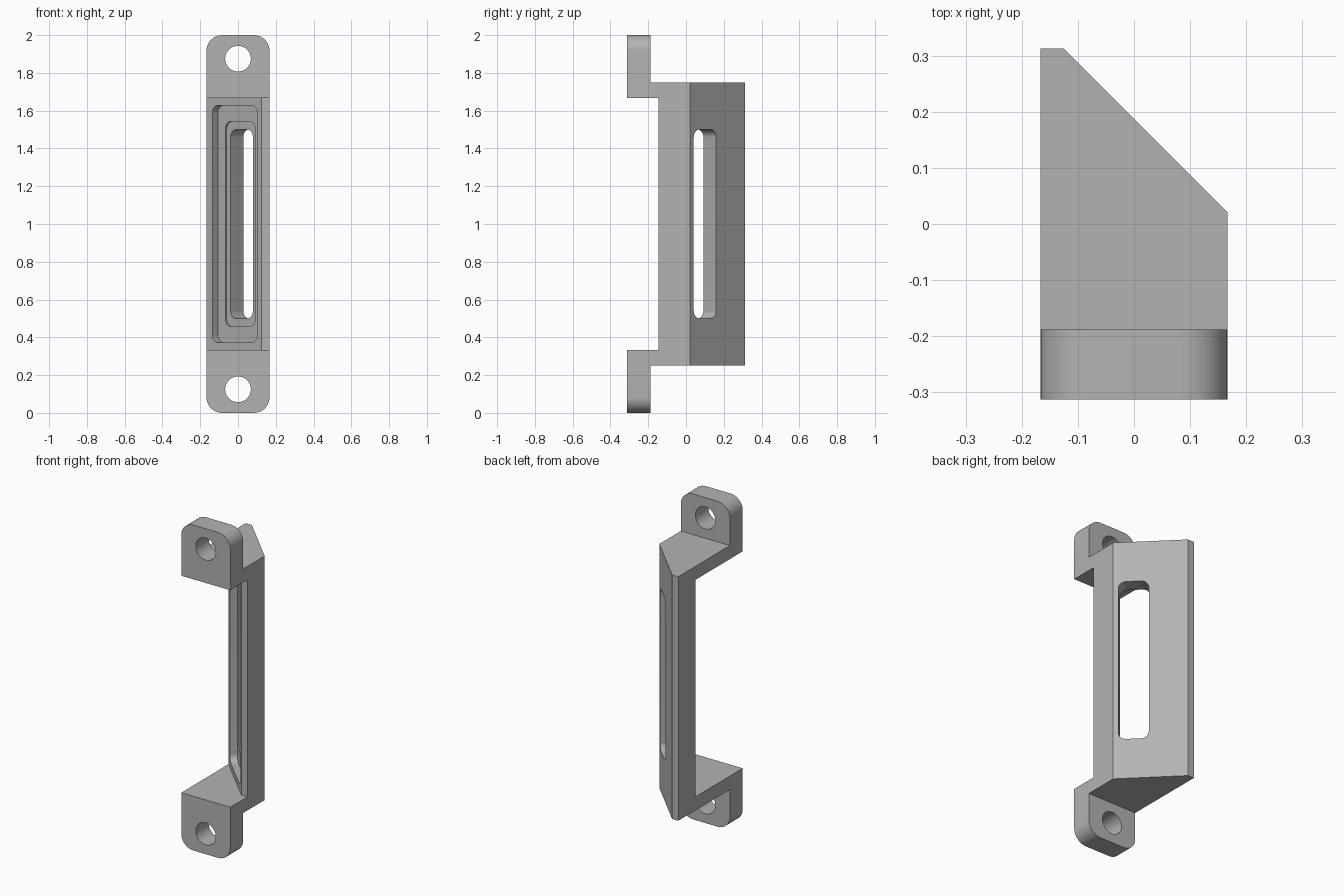
import bpy, bmesh, math
from mathutils import Matrix, Vector

cube = bpy.data.objects.get("Cube")
if cube:
    bpy.data.objects.remove(cube)

grey = bpy.data.materials.new("plain grey")
grey.use_nodes = True
colour = (0.45, 0.45, 0.45, 1)
grey.diffuse_color = colour
grey.node_tree.nodes["Principled BSDF"].inputs["Base Color"].default_value = colour

W = 1 / 6        # half width
D = 0.313        # half depth
FRONT = -0.146   # front of the slanted wall
TAB = -0.188     # back of the mounting tabs
TURN = Matrix.Rotation(math.radians(135), 4, "Z")
UPRIGHT = Matrix.Rotation(math.radians(90), 4, "X")


def prism(name, outline, low, high, matrix=Matrix()):
    """Extrude a flat outline along local z from low to high."""
    bm = bmesh.new()
    face = bm.faces.new([bm.verts.new((x, y, low)) for x, y in outline])
    out = bmesh.ops.extrude_face_region(bm, geom=[face])
    new = [v for v in out["geom"] if isinstance(v, bmesh.types.BMVert)]
    bmesh.ops.translate(bm, verts=new, vec=(0, 0, high - low))
    bmesh.ops.recalc_face_normals(bm, faces=bm.faces)
    bm.transform(matrix)
    mesh = bpy.data.meshes.new(name)
    bm.to_mesh(mesh)
    bm.free()
    mesh.materials.append(grey)
    obj = bpy.data.objects.new(name, mesh)
    bpy.context.collection.objects.link(obj)
    return obj


def rounded(w, h, r, steps=10):
    """Rounded rectangle centred on the origin."""
    pts = []
    for i, (sx, sy) in enumerate([(1, 1), (-1, 1), (-1, -1), (1, -1)]):
        for k in range(steps + 1):
            a = math.pi / 2 * (i + k / steps)
            pts.append((sx * (w / 2 - r) + r * math.cos(a),
                        sy * (h / 2 - r) + r * math.sin(a)))
    return pts


def box(x0, x1, y0, y1):
    return [(x0, y0), (x1, y0), (x1, y1), (x0, y1)]


def combine(target, tool, operation="DIFFERENCE"):
    tool.hide_render = True
    mod = target.modifiers.new(tool.name, "BOOLEAN")
    mod.object, mod.operation, mod.solver = tool, operation, "EXACT"
    bpy.context.view_layer.objects.active = target
    bpy.ops.object.modifier_apply(modifier=mod.name)
    bpy.data.objects.remove(tool)


# Full-height bracket with the chamfered back
bracket = prism("slanted_bracket", [(-W, -D), (W, -D), (W, 0.021), (-0.125, D), (-W, D)], 0, 2)

# Rounded outer corners of the tabs
corners = prism("corner_shape", rounded(2 * W, 2, 0.083), -1, 1,
                Matrix.Translation((0, 0, 1)) @ UPRIGHT)
combine(bracket, corners, "INTERSECT")

# Front opening that leaves a slanted wall between two end plates
combine(bracket, prism("front_opening", [(-0.5, -0.5), (0.5, -0.5), (0.5, FRONT), (0.125, FRONT),
                                         (-0.5, FRONT + 0.625)], 1 / 3, 5 / 3))

# Tabs and their screw holes, bottom and top
hole = [(0.068 * math.cos(a * math.pi / 20), 0.068 * math.sin(a * math.pi / 20)) for a in range(40)]
for low, high, z in ((-0.5, 0.25, 0.125), (1.75, 2.5, 1.875)):
    combine(bracket, prism("tab_clearance", box(-0.5, 0.5, TAB, 0.5), low, high))
    combine(bracket, prism("screw_hole", hole, -1, 1, Matrix.Translation((0, 0, z)) @ UPRIGHT))

# Stepped window through the slanted wall
window = Matrix.Translation((-0.017, -0.004, 1)) @ TURN @ UPRIGHT
for w, h, r, depth in ((0.337, 1.255, 0.042, 0.042), (0.226, 1.085, 0.042, 0.052), (0.168, 1, 0.042, 0.5)):
    combine(bracket, prism("window_step", rounded(w, h, r), -0.02, depth, window))

bpy.ops.object.select_all(action="DESELECT")
bracket.select_set(True)
bpy.context.view_layer.objects.active = bracket
bpy.ops.object.shade_smooth_by_angle(angle=math.radians(30))
